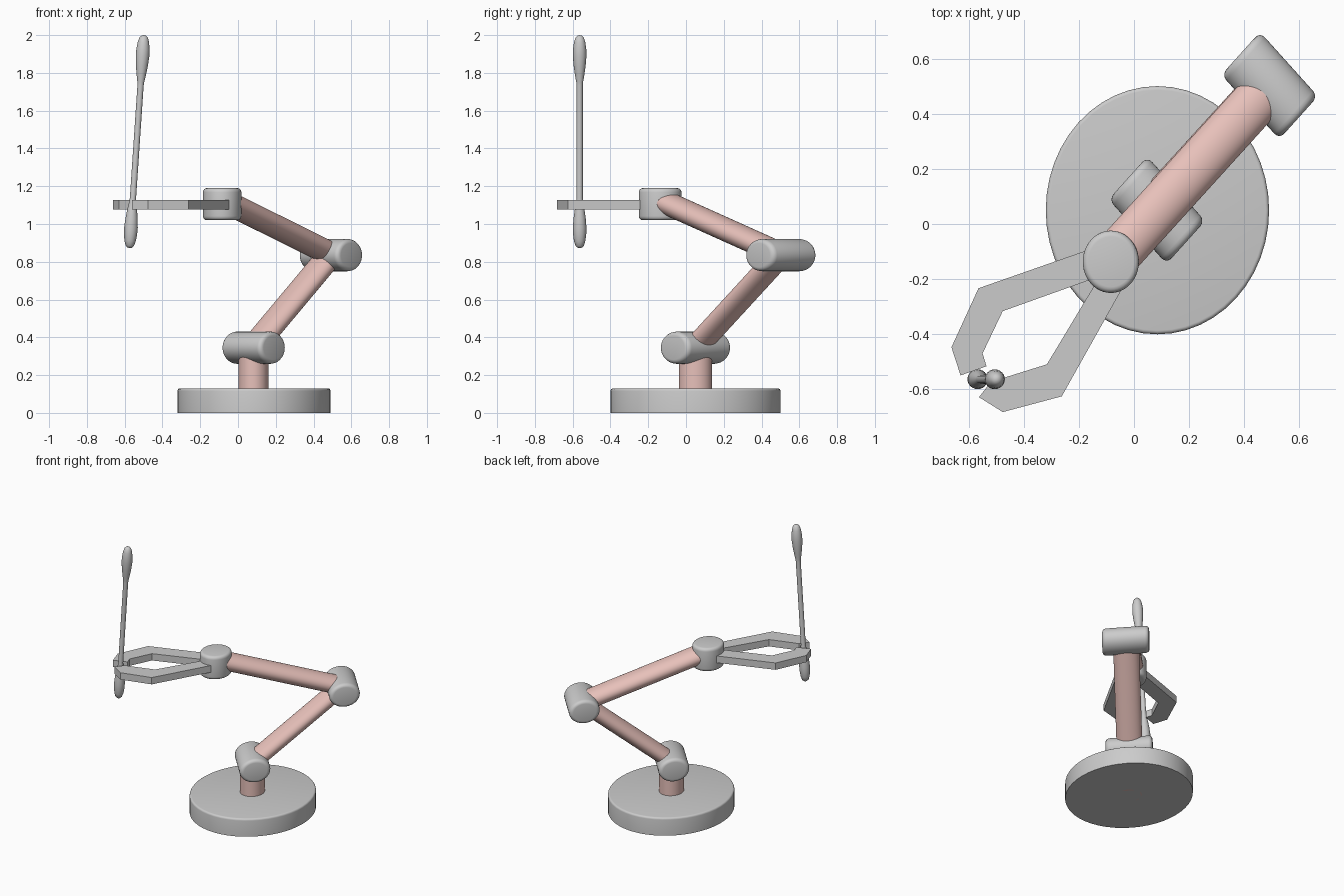
import bpy, bmesh, math
from mathutils import Vector, Matrix

if "Cube" in bpy.data.objects:
    bpy.data.objects.remove(bpy.data.objects["Cube"])

pink = bpy.data.materials.new("arm_pink")
pink.diffuse_color = (0.8, 0.53, 0.49, 1)
pink.use_nodes = True
pink.node_tree.nodes["Principled BSDF"].inputs["Base Color"].default_value = pink.diffuse_color


def finish(name, bm, mat=None, angle=40):
    bmesh.ops.recalc_face_normals(bm, faces=bm.faces)
    me = bpy.data.meshes.new(name)
    bm.to_mesh(me)
    bm.free()
    ob = bpy.data.objects.new(name, me)
    bpy.context.collection.objects.link(ob)
    if mat:
        me.materials.append(mat)
    bpy.ops.object.select_all(action='DESELECT')
    ob.select_set(True)
    bpy.context.view_layer.objects.active = ob
    bpy.ops.object.shade_smooth_by_angle(angle=math.radians(angle))
    return ob


def cylinder(name, r, length, matrix, bevel=0.0, top_only=False, mat=None):
    """Cylinder along local z, rims rounded, then placed by an affine matrix."""
    bm = bmesh.new()
    bmesh.ops.create_cone(bm, cap_ends=True, segments=48, radius1=r, radius2=r, depth=length)
    if bevel:
        rims = [e for e in bm.edges
                if abs(e.verts[0].co.z - e.verts[1].co.z) < 1e-5
                and (e.verts[0].co.z > 0 or not top_only)]
        bmesh.ops.bevel(bm, geom=rims, offset=bevel, segments=4, profile=0.5, affect='EDGES')
    bm.transform(matrix)
    return finish(name, bm, mat)


def basis(x, y, z, loc):
    m = Matrix((x, y, z)).transposed().to_4x4()
    m.translation = loc
    return m


def arm(name, a, b, wide, thin):
    """Oval tube between two points, wide sideways."""
    d = (b - a).normalized()
    side = d.cross(Vector((0, 0, 1))).normalized()
    up = side.cross(d)
    cylinder(name, 1, (b - a).length, basis(side * wide, up * thin, d, (a + b) / 2), mat=pink)


def squash(loc):
    return basis((0.9, 0, 0), (0, 1, 0), (0, 0, 1), loc)


# Base and post
cylinder("base", 0.45, 0.13, squash((0.085, 0.05, 0.065)), 0.014, True)
cylinder("post", 0.088, 0.345, squash((0.082, 0.05, 0.1725)), mat=pink)

# Horizontal shoulder and elbow joints, axis across the arm
h = math.sqrt(0.5)
for name, loc in (("shoulder_joint", (0.083, 0.05, 0.345)),
                  ("elbow_joint", (0.492, 0.502, 0.835))):
    cylinder(name, 0.11, 0.33,
             basis((0.9 * h, h, 0), (0, 0, 0.775), (0.9 * h, -h, 0), loc), 0.028)

# Upright wrist joint
cylinder("wrist_joint", 0.113, 0.17, squash((-0.084, -0.137, 1.105)), 0.022)

# Arm tubes
arm("lower_arm", Vector((0.075, 0.045, 0.34)), Vector((0.485, 0.495, 0.83)), 0.086, 0.055)
arm("forearm", Vector((0.475, 0.48, 0.85)), Vector((-0.06, -0.11, 1.115)), 0.086, 0.06)

# Flat gripper fingers
left = [(-0.08, -0.064), (-0.178, -0.098), (-0.564, -0.233), (-0.662, -0.447),
        (-0.629, -0.549), (-0.535, -0.516), (-0.549, -0.469), (-0.476, -0.316),
        (-0.11, -0.185)]
right = [(-0.02, -0.19), (-0.05, -0.247), (-0.262, -0.625), (-0.476, -0.682),
         (-0.562, -0.628), (-0.517, -0.57), (-0.467, -0.556), (-0.316, -0.509),
         (-0.115, -0.175)]
for name, pts in (("left_finger", left), ("right_finger", right)):
    bm = bmesh.new()
    face = bm.faces.new([bm.verts.new((x, y, 1.078)) for x, y in pts])
    ext = bmesh.ops.extrude_face_region(bm, geom=[face], use_keep_orig=True)
    bmesh.ops.translate(bm, vec=(0, 0, 0.05),
                        verts=[v for v in ext["geom"] if isinstance(v, bmesh.types.BMVert)])
    finish(name, bm, angle=20)

# Swab stick with a bulb at each end, lathed then tilted
lo, hi = Vector((-0.574, -0.563, 0.872)), Vector((-0.498, -0.563, 2.0))
L = (hi - lo).length
half = [(0, 0), (0.012, 0.003), (0.022, 0.013), (0.03, 0.038), (0.035, 0.075),
        (0.036, 0.11), (0.032, 0.16), (0.025, 0.21), (0.018, 0.25), (0.0165, 0.265)]
prof = half + [(r, L - z) for r, z in reversed(half)]
bm = bmesh.new()
vs = [bm.verts.new((r, 0, z)) for r, z in prof]
edges = [bm.edges.new(p) for p in zip(vs, vs[1:])]
bmesh.ops.spin(bm, geom=vs + edges, cent=(0, 0, 0), axis=(0, 0, 1),
               angle=2 * math.pi, steps=24)
bmesh.ops.remove_doubles(bm, verts=bm.verts, dist=1e-5)
bm.transform(Matrix.Translation(lo) @ (hi - lo).to_track_quat('Z', 'Y').to_matrix().to_4x4())
finish("swab_stick", bm, angle=60)
